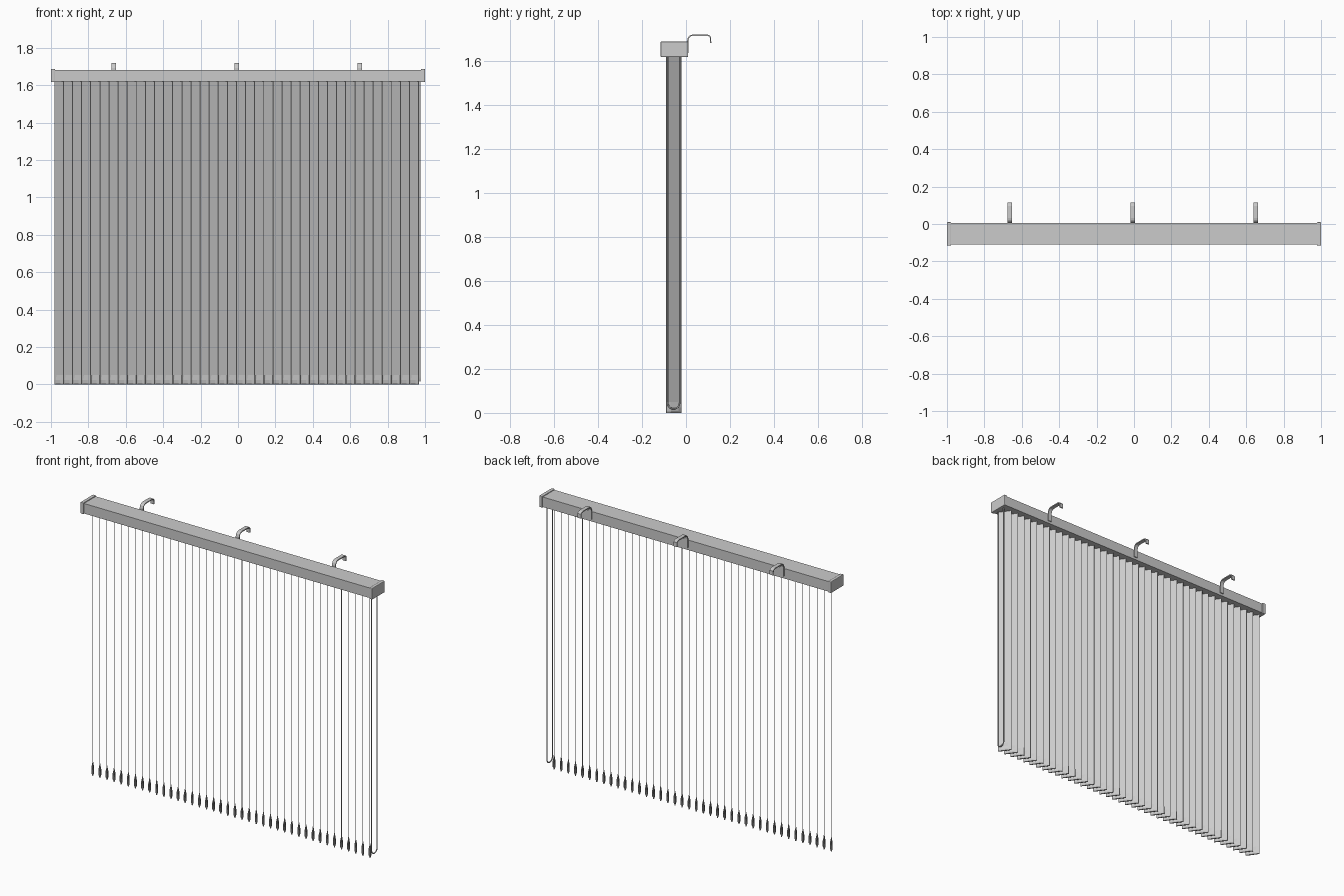
import bpy, bmesh, math
from mathutils import Matrix, Vector

if "Cube" in bpy.data.objects:
    bpy.data.objects.remove(bpy.data.objects["Cube"])


def add_object(name, bm):
    bmesh.ops.recalc_face_normals(bm, faces=bm.faces)
    mesh = bpy.data.meshes.new(name)
    bm.to_mesh(mesh)
    bm.free()
    ob = bpy.data.objects.new(name, mesh)
    bpy.context.collection.objects.link(ob)
    return ob


def box(bm, lo, hi):
    size = [h - l for l, h in zip(lo, hi)]
    mid = [(l + h) / 2 for l, h in zip(lo, hi)]
    bmesh.ops.create_cube(bm, size=1, matrix=Matrix.Translation(mid) @ Matrix.Diagonal((*size, 1)))


def loft(bm, rings):
    # bridge equal-length rings and cap both ends
    rows = [[bm.verts.new(p) for p in r] for r in rings]
    for a, b in zip(rows, rows[1:]):
        for i in range(len(a)):
            j = (i + 1) % len(a)
            bm.faces.new((a[i], a[j], b[j], b[i]))
    bm.faces.new(rows[0])
    bm.faces.new(rows[-1])


# Head rail
bm = bmesh.new()
box(bm, (-0.985, -0.11, 1.62), (0.985, 0.005, 1.682))
add_object("head_rail", bm)

# End caps with softened corners
for name, x0, x1 in (("end_cap_left", -1.0, -0.978), ("end_cap_right", 0.978, 1.0)):
    bm = bmesh.new()
    box(bm, (x0, -0.115, 1.616), (x1, 0.01, 1.687))
    cap = add_object(name, bm)
    bev = cap.modifiers.new("soft_edges", 'BEVEL')
    bev.width, bev.segments = 0.004, 2

# Angled slats, each with a bottom weight tapering to its ends
COUNT, WIDTH, THICK = 40, 0.083, 0.003
FIRST, LAST, SLAT_Y = -0.956, 0.943, -0.056
ANGLE = math.radians(-55)


def weight_ring(half_thick, z):
    h, e = WIDTH / 2, 0.0025
    t = half_thick
    return [(-h, -e, z), (-h * 0.5, -t, z), (h * 0.5, -t, z), (h, -e, z),
            (h, e, z), (h * 0.5, t, z), (-h * 0.5, t, z), (-h, e, z)]


for i in range(COUNT):
    x = FIRST + (LAST - FIRST) * i / (COUNT - 1)
    place = Matrix.Translation((x, SLAT_Y, 0)) @ Matrix.Rotation(ANGLE, 4, 'Z')
    bm = bmesh.new()
    box(bm, (-WIDTH / 2, -THICK / 2, 0.02), (WIDTH / 2, THICK / 2, 1.622))
    add_object(f"slat_{i + 1}", bm).matrix_world = place
    bm = bmesh.new()
    loft(bm, [weight_ring(0.004, 0), weight_ring(0.008, 0.008),
              weight_ring(0.008, 0.025), weight_ring(0.0026, 0.05)])
    add_object(f"slat_weight_{i + 1}", bm).matrix_world = place

# Control cord: long U-shaped loop at the right end
cord = bpy.data.curves.new("control_cord", 'CURVE')
cord.dimensions = '3D'
cord.bevel_depth, cord.bevel_resolution = 0.0035, 2
R = 0.027
path = [(0.973, SLAT_Y - R, 1.622)]
for k in range(13):
    a = math.pi + math.pi * k / 12
    path.append((0.973, SLAT_Y + R * math.cos(a), 0.018 + R + R * math.sin(a)))
path.append((0.973, SLAT_Y + R, 1.622))
sp = cord.splines.new('POLY')
sp.points.add(len(path) - 1)
for p, co in zip(sp.points, path):
    p.co = (*co, 1)
bpy.context.collection.objects.link(bpy.data.objects.new("control_cord", cord))

# Wall hooks: flat strap bent up, back and down behind the rail
center = [(0.008, 1.635), (0.008, 1.692), (0.012, 1.705), (0.02, 1.713), (0.033, 1.716),
          (0.095, 1.716), (0.105, 1.713), (0.111, 1.706), (0.112, 1.68)]
HALF_T, HALF_W = 0.003, 0.012
for n, x in enumerate((-0.665, -0.007, 0.652)):
    rings = []
    for i, (y, z) in enumerate(center):
        a = Vector(center[max(i - 1, 0)])
        b = Vector(center[min(i + 1, len(center) - 1)])
        d = (b - a).normalized()
        ny, nz = -d.y * HALF_T, d.x * HALF_T
        rings.append([(x + sx * HALF_W, y + s * ny, z + s * nz)
                      for sx, s in ((-1, -1), (1, -1), (1, 1), (-1, 1))])
    bm = bmesh.new()
    loft(bm, rings)
    add_object(f"wall_hook_{n + 1}", bm)
